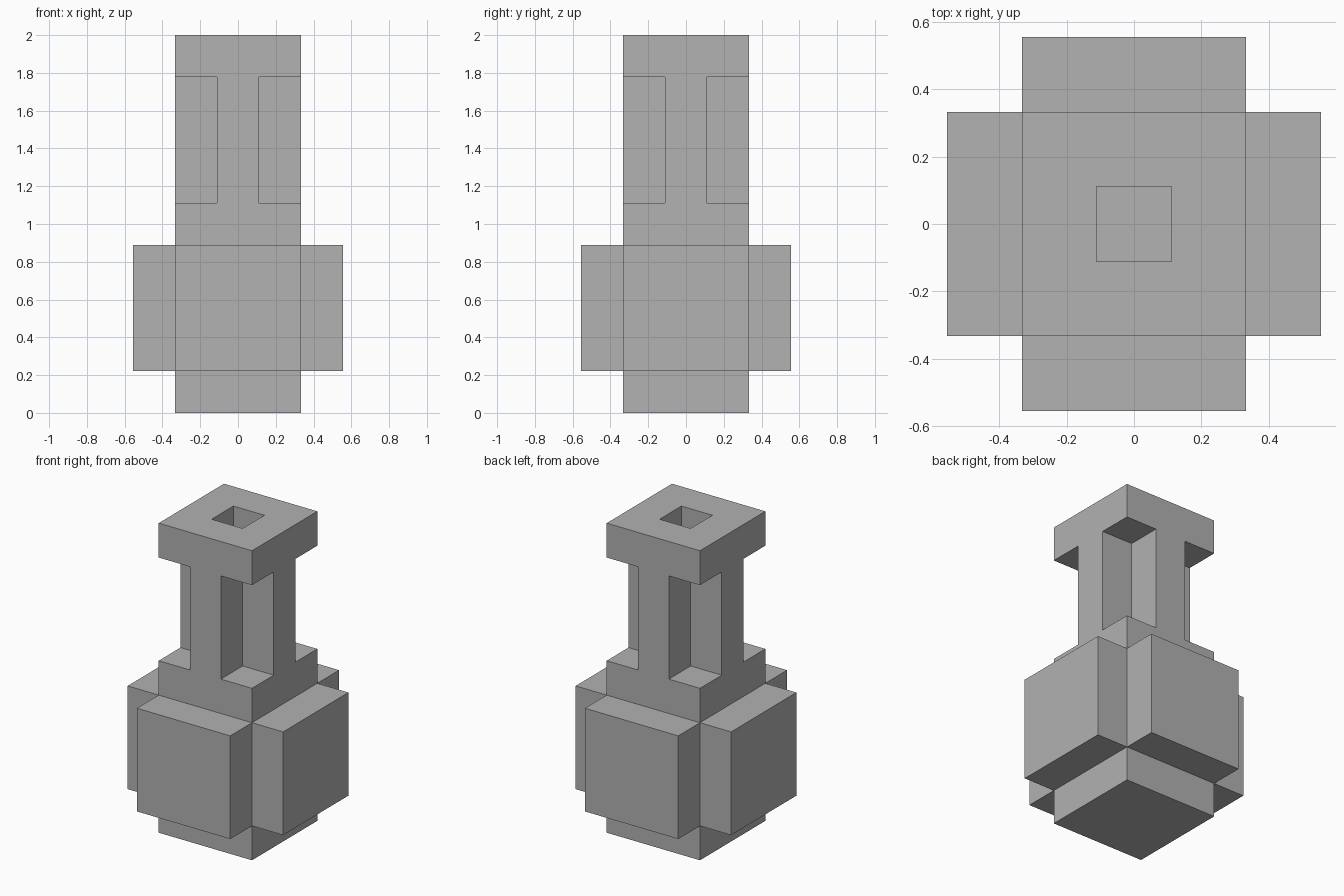
import bpy
import bmesh
from mathutils import Vector
from itertools import product

cube = bpy.data.objects.get("Cube")
if cube:
    bpy.data.objects.remove(cube, do_unlink=True)

UNIT = 2 / 9  # size of one block

grey = bpy.data.materials.new("plain_grey")
grey.use_nodes = True
COLOUR = (0.445, 0.445, 0.445, 1)
grey.diffuse_color = COLOUR
grey.node_tree.nodes["Principled BSDF"].inputs["Base Color"].default_value = COLOUR


def block(xs, ys, zs):
    """Set of unit cells filling inclusive ranges."""
    return set(product(*(range(a, b + 1) for a, b in (xs, ys, zs))))


wide, core = (-1, 1), (0, 0)
cells = set()

# Round belly: a floor, four side plates and a shoulder around a chamber
cells |= block(wide, wide, (0, 0))
for side in (-2, 2):
    cells |= block((side, side), wide, (1, 3))
    cells |= block(wide, (side, side), (1, 3))
cells |= block(wide, wide, (4, 4))

# Cross-shaped neck and square lip
cells |= block(wide, core, (5, 7)) | block(core, wide, (5, 7))
cells |= block(wide, wide, (8, 8))

# Bore through the lip, neck and shoulder
cells -= block(core, core, (4, 8))

# Skin the exposed sides of the cells
bm = bmesh.new()
for cell in cells:
    centre = Vector(cell) + Vector((0, 0, 0.5))
    for axis, sign in product(range(3), (-1, 1)):
        normal = Vector((0, 0, 0))
        normal[axis] = sign
        if tuple(int(c + n) for c, n in zip(cell, normal)) in cells:
            continue
        u = Vector((0, 0, 0))
        u[(axis + 1) % 3] = 0.5
        v = normal.cross(u)
        mid = centre + normal / 2
        corners = (mid - u - v, mid + u - v, mid + u + v, mid - u + v)
        bm.faces.new([bm.verts.new(p * UNIT) for p in corners])

# Weld and merge flat areas into clean large faces
bmesh.ops.remove_doubles(bm, verts=bm.verts[:], dist=0.001)
bmesh.ops.dissolve_limit(bm, angle_limit=0.01, verts=bm.verts[:], edges=bm.edges[:])

mesh = bpy.data.meshes.new("flask")
bm.to_mesh(mesh)
bm.free()
mesh.materials.append(grey)
flask = bpy.data.objects.new("flask", mesh)
bpy.context.collection.objects.link(flask)
